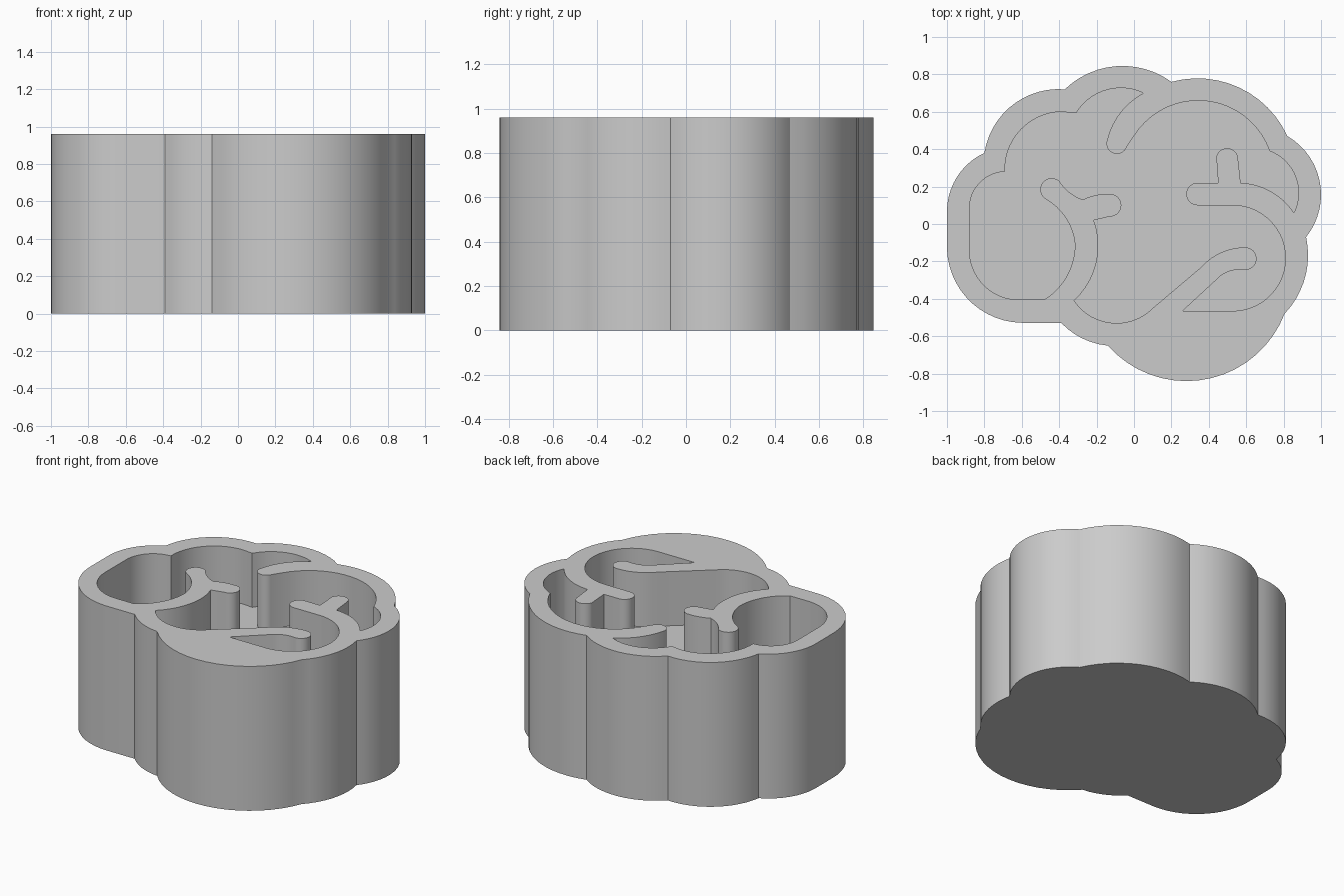
import bpy
import bmesh
import math
from mathutils import Vector

HEIGHT = 0.96
FLOOR = 0.6

cube = bpy.data.objects.get("Cube")
if cube:
    bpy.data.objects.remove(cube, do_unlink=True)


def arc_points(start, via, end, step=math.radians(7)):
    """Points on the circle through three points, leaving out the start."""
    ax, ay = start
    bx, by = via[0] - ax, via[1] - ay
    cx, cy = end[0] - ax, end[1] - ay
    det = 2 * (bx * cy - by * cx)
    b2, c2 = bx * bx + by * by, cx * cx + cy * cy
    ox, oy = (cy * b2 - by * c2) / det, (bx * c2 - cx * b2) / det
    radius = math.hypot(ox, oy)
    first = math.atan2(-oy, -ox)
    turn = 2 * math.pi
    sweep = (math.atan2(cy - oy, cx - ox) - first) % turn
    if det < 0:
        sweep -= turn
    count = max(2, math.ceil(abs(sweep) / step))
    angles = [first + sweep * i / count for i in range(1, count + 1)]
    points = [(ax + ox + radius * math.cos(a), ay + oy + radius * math.sin(a)) for a in angles]
    points[-1] = end
    return points


def trace(start, segments):
    """Closed outline: (end,) is a straight run, (via, end) is an arc."""
    points = [start]
    for segment in segments:
        if len(segment) == 1:
            points.append(segment[0])
        else:
            points += arc_points(points[-1], *segment)
    if (Vector(points[0]) - Vector(points[-1])).length < 1e-4:
        points.pop()
    return points


# Lobed outside of the box, counterclockwise from the front
outer = trace((-.14, -.65), [
    ((.28, -.84), (.805, -.48)),
    ((.93, -.19), (.92, -.07)),
    ((1.0, .16), (.82, .47)),
    ((.6, .71), (.2, .76)),
    ((-.06, .845), (-.37, .72)),
    ((-.69, .6), (-.8, .38)),
    ((-.9, .31), (-1.0, .07)),
    ((-1.0, -.13),),
    ((-.88, -.41), (-.6, -.528)),
    ((-.39, -.528),),
    ((-.28, -.61), (-.14, -.65)),
])

# Pocket edge along the left-hand and back lobes, with the back fold
back_edge = [
    ((-.8, -.33), (-.88, -.14)),
    ((-.88, .09),),
    ((-.82, .225), (-.69, .28)),
    ((-.6, .51), (-.385, .6)),
    ((-.31, .592),),
    ((-.21, .69), (.05, .7)),
    ((-.07, .6), (-.145, .445)),
    ((-.09, .375), (-.04, .41)),
    ((0, .47),),
    ((.34, .66), (.725, .39)),
    ((.865, .25), (.855, .06)),
]
# Branching fold on the +x side
side_fold = [
    ((.74, .17), (.57, .22)),
    ((.555, .36),),
    ((.5, .405), (.44, .36)),
    ((.45, .22),),
    ((.34, .22),),
    ((.28, .16), (.34, .1)),
    ((.53, .1),),
    ((.81, -.185), (.53, -.465)),
    ((.26, -.465),),
]
# Front fold and the forked fold on the -x side
front_folds = [
    ((.46, -.28),),
    ((.52, -.25), (.59, -.245)),
    ((.655, -.185), (.59, -.125)),
    ((.47, -.15), (.36, -.23)),
    ((.1, -.45),),
    ((-.1, -.53), (-.32, -.41)),
    ((-.2, -.2), (-.215, .02)),
    ((-.13, .04),),
    ((-.068, .1), (-.13, .16)),
    ((-.2, .155), (-.275, .13)),
    ((-.34, .165), (-.4, .23)),
    ((-.485, .225), (-.475, .135)),
    ((-.37, .04), (-.315, -.11)),
    ((-.345, -.25), (-.48, -.405)),
    ((-.62, -.405),),
]
inner = trace((-.62, -.405), back_edge + side_fold + front_folds)

# Walls, bottom, pocket floor and rim in one closed mesh
bm = bmesh.new()


def wall(outline, low, high):
    """Wall between two heights, closed by a flat face at the low end."""
    bottom = [bm.verts.new((x, y, low)) for x, y in outline]
    top = [bm.verts.new((x, y, high)) for x, y in outline]
    rim = []
    for i in range(len(outline)):
        j = (i + 1) % len(outline)
        bm.faces.new((bottom[i], bottom[j], top[j], top[i]))
        rim.append(bm.edges.get((top[i], top[j])))
    bm.faces.new(bottom)
    return rim


rim_edges = wall(outer, 0, HEIGHT) + wall(inner, FLOOR, HEIGHT)
bmesh.ops.triangle_fill(bm, edges=rim_edges, use_beauty=True, use_dissolve=False, normal=(0, 0, 1))
bmesh.ops.recalc_face_normals(bm, faces=bm.faces)

mesh = bpy.data.meshes.new("folded_box")
bm.to_mesh(mesh)
bm.free()
box = bpy.data.objects.new("folded_box", mesh)
bpy.context.collection.objects.link(box)

# Plain grey material
grey = bpy.data.materials.new("plain_grey")
grey.use_nodes = True
grey.diffuse_color = (.6, .6, .6, 1)
grey.node_tree.nodes["Principled BSDF"].inputs["Base Color"].default_value = grey.diffuse_color
mesh.materials.append(grey)

# Smooth the curved walls and keep the creases
bpy.ops.object.select_all(action="DESELECT")
box.select_set(True)
bpy.context.view_layer.objects.active = box
bpy.ops.object.shade_smooth_by_angle(angle=math.radians(25))
